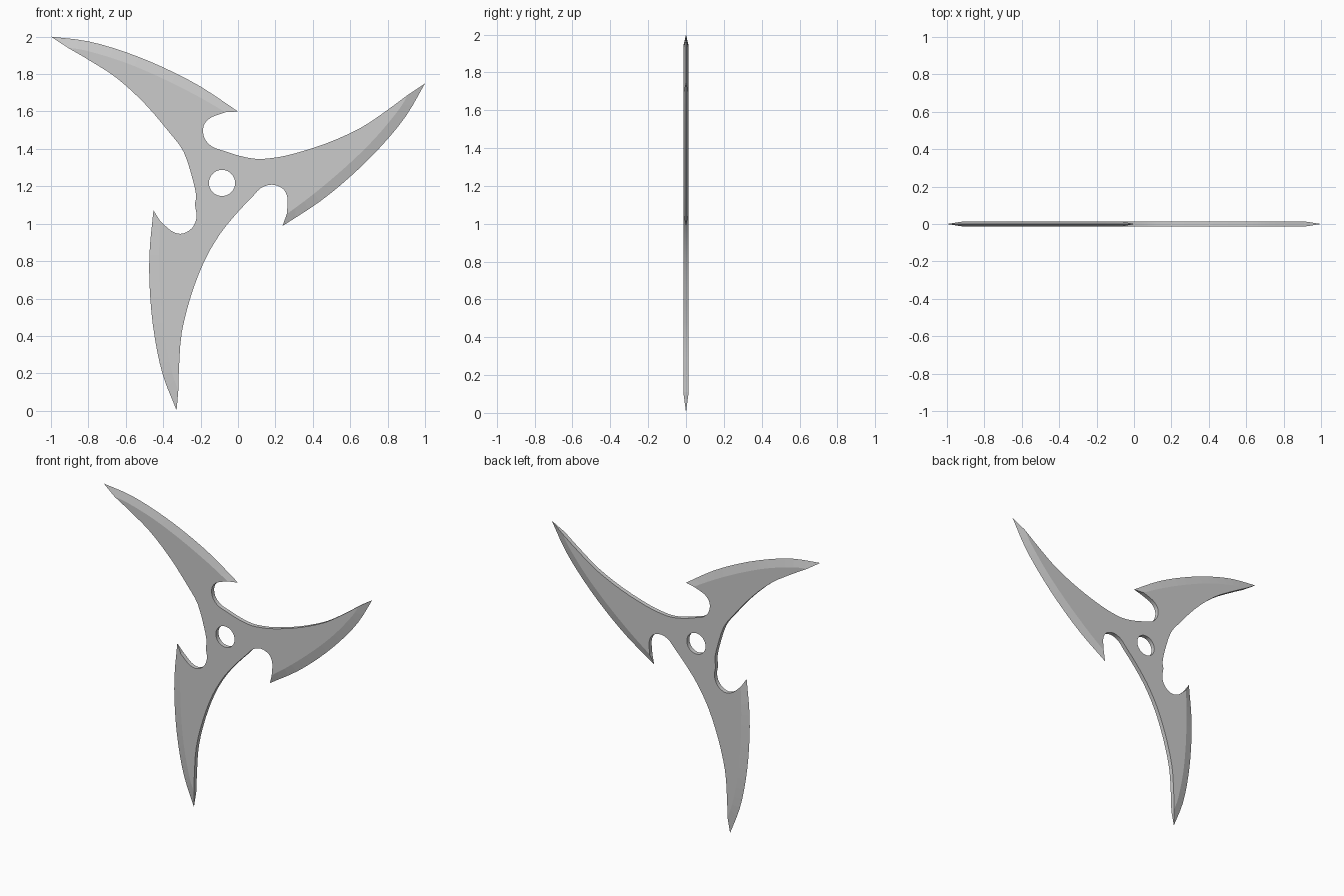
import bpy, bmesh
from math import sin, cos, radians, tau
from mathutils import Vector

if "Cube" in bpy.data.objects:
    bpy.data.objects.remove(bpy.data.objects["Cube"])

HALF = 0.014          # half thickness of the plate
STEPS = 3             # curve subdivisions per span

# One blade, relative to its barb point
OUTER = [(-1, .4), (-.8, .375), (-.6, .317), (-.4, .236), (-.2, .133), (0, 0)]
RIDGE = [(-.91, .341), (-.81, .325), (-.62, .268), (-.425, .187), (-.225, .087), (-.067, -.004)]
NOTCH = [(-.067, -.004), (-.142, -.031), (-.179, -.066), (-.187, -.109),
         (-.174, -.152), (-.136, -.189), (-.078, -.21)]
INNER = [(-.367, -.112), (-.495, .038), (-.646, .177), (-.797, .275), (-.91, .341)]

# Barb position, turn, and hub points leading to the next blade (clockwise)
BLADES = [((0, 1.6), 0, [(.008, 1.363), (.094, 1.347), (.17, 1.35)]),
          ((.238, .988), -113.2, [(0, 1.063), (-.094, .948)]),
          ((-.452, 1.072), 118.4, [(-.224, 1.15), (-.243, 1.24), (-.291, 1.385)])]


def smooth(points):
    """Catmull-Rom curve through the points, both ends included."""
    p = [Vector(q) for q in points]
    p = [2 * p[0] - p[1]] + p + [2 * p[-1] - p[-2]]
    out = []
    for a, b, c, d in zip(p, p[1:], p[2:], p[3:]):
        for k in range(STEPS):
            t = k / STEPS
            out.append(0.5 * (2 * b + (c - a) * t + (2 * a - 5 * b + 4 * c - d) * t * t
                              + (3 * b - a - 3 * c + d) * t ** 3))
    return out + [p[-2]]


def place(points, blade):
    (bx, bz), turn, _ = blade
    c, s = cos(radians(turn)), sin(radians(turn))
    return [(bx + x * c - z * s, bz + x * s + z * c) for x, z in points]


bm = bmesh.new()


def verts(points, y):
    return [bm.verts.new((p[0], y, p[1])) for p in points]


def strip(a, b, shade, closed=False):
    n = len(a)
    for i in range(n if closed else n - 1):
        j = (i + 1) % n
        bm.faces.new((a[i], a[j], b[j], b[i])).smooth = shade


sides = (-HALF, HALF)
loops = {y: [] for y in sides}
ridges, gaps, edges_out = [], [], []
for i, blade in enumerate(BLADES):
    nxt = BLADES[(i + 1) % 3]
    # sharpened edge and the ridge line behind it
    edges_out.append(verts(smooth(place(OUTER, blade)), 0))
    ridge = smooth(place(RIDGE, blade))
    ridges.append({y: verts(ridge, y) for y in sides})
    # notch, hub and back of the next blade
    gap = smooth(place(NOTCH, blade) + blade[2] + place(INNER, nxt))
    gaps.append(gap[1:-1])

for i in range(3):
    j = (i + 1) % 3
    wall = {}
    for y in sides:
        mid = verts(gaps[i], y)
        strip(edges_out[i], ridges[i][y], False)
        wall[y] = [ridges[i][y][-1]] + mid + [ridges[j][y][0]]
        loops[y] += ridges[i][y] + mid
    strip(wall[-HALF], wall[HALF], True)
    # closing triangles at the tip and the barb
    for end in (0, -1):
        bm.faces.new((edges_out[i][end], ridges[i][-HALF][end], ridges[i][HALF][end]))

# centre hole
circle = [(-.0855 + .07 * cos(tau * k / 32), 1.218 + .07 * sin(tau * k / 32)) for k in range(32)]
holes = {y: verts(circle, y) for y in sides}
strip(holes[-HALF], holes[HALF], True, closed=True)

# flat front and back
for y in sides:
    rim = []
    for ring in (loops[y], holes[y]):
        for a, b in zip(ring, ring[1:] + ring[:1]):
            rim.append(bm.edges.get((a, b)) or bm.edges.new((a, b)))
    bmesh.ops.triangle_fill(bm, edges=rim, use_beauty=True, normal=(0, 1 if y > 0 else -1, 0))

bmesh.ops.recalc_face_normals(bm, faces=bm.faces)
mesh = bpy.data.meshes.new("throwing_star")
bm.to_mesh(mesh)
bm.free()
bpy.context.collection.objects.link(bpy.data.objects.new("throwing_star", mesh))
